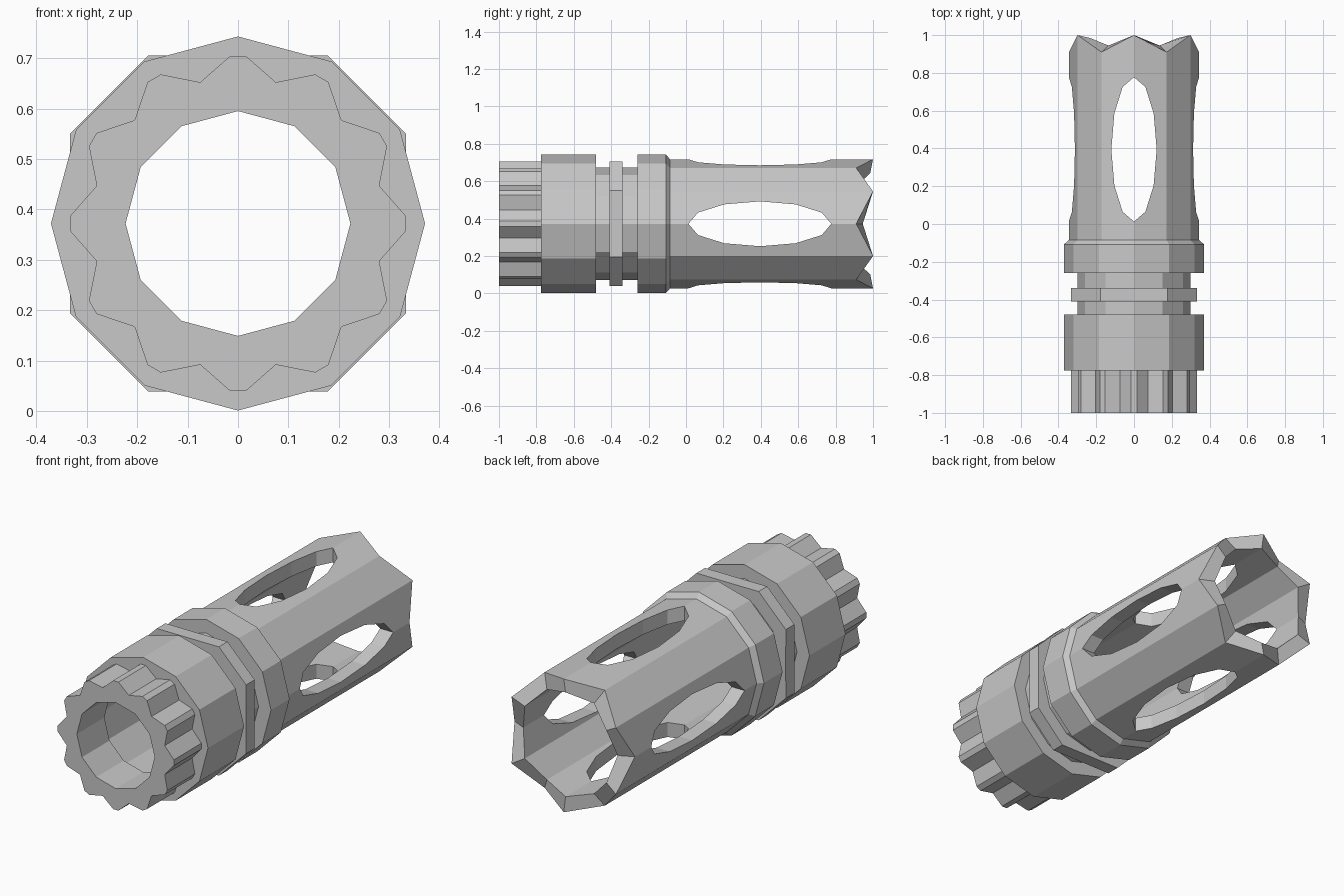
import bpy, bmesh
from math import sin, cos, radians

cube = bpy.data.objects.get("Cube")
if cube:
    bpy.data.objects.remove(cube, do_unlink=True)

AXIS_Z = 0.372
SIDES = 12
STEP = 360 / SIDES

metal = bpy.data.materials.new("light_grey_metal")
metal.use_nodes = True
GREY = (0.58, 0.58, 0.58, 1)
metal.diffuse_color = GREY
metal.node_tree.nodes["Principled BSDF"].inputs["Base Color"].default_value = GREY


def point(radius, angle, y):
    a = radians(angle)
    return (radius * cos(a), y, AXIS_Z + radius * sin(a))


def loft(name, sections):
    """Skin equal-length loops of points, last loop joined to the first."""
    bm = bmesh.new()
    loops = [[bm.verts.new(p) for p in s] for s in sections]
    n = len(loops[0])
    for k, a in enumerate(loops):
        b = loops[(k + 1) % len(loops)]
        for i in range(n):
            j = (i + 1) % n
            bm.faces.new((a[i], a[j], b[j], b[i]))
    bmesh.ops.remove_doubles(bm, verts=bm.verts[:], dist=1e-5)
    bmesh.ops.recalc_face_normals(bm, faces=bm.faces[:])
    mesh = bpy.data.meshes.new(name)
    bm.to_mesh(mesh)
    bm.free()
    mesh.materials.append(metal)
    obj = bpy.data.objects.new(name, mesh)
    bpy.context.collection.objects.link(obj)
    return obj


def tube(name, profile):
    """Turn a closed (y, radius) profile around the bore axis."""
    return loft(name, [[point(r, i * STEP, y) for i in range(SIDES)]
                       for y, r in profile])


# Neck and the two collars around it
tube("neck", [(-0.775, 0.30), (-0.10, 0.30), (-0.10, 0.27), (-0.775, 0.27)])
tube("rear_collar", [(-0.775, 0.371), (-0.48, 0.371), (-0.48, 0.285), (-0.775, 0.285)])
tube("chamfered_collar", [(-0.26, 0.371), (-0.108, 0.371), (-0.085, 0.345),
                          (-0.085, 0.285), (-0.26, 0.285)])

# Eight-sided band in the groove
corners = [(0, 0.333), (28.1, 0.378), (61.9, 0.378)]
band = [(q * 90 + a, r) for q in range(4) for a, r in corners]
loft("groove_band", [
    [point(r, a, -0.41) for a, r in band],
    [point(r, a, -0.34) for a, r in band],
    [point(0.285, a, -0.34) for a, r in band],
    [point(0.285, a, -0.41) for a, r in band]])

# Toothed end with a narrower bore
teeth, bore = [], []
for i in range(SIDES):
    a = i * STEP
    teeth += [(0.333, a - 2.6), (0.333, a + 2.6), (0.29, a + STEP / 2)]
    bore += [(0.223, a), (0.223, a), (0.223 * cos(radians(STEP / 2)), a + STEP / 2)]
loft("toothed_end", [
    [point(r, a, -1.0) for r, a in teeth],
    [point(r, a, -0.775) for r, a in teeth],
    [point(r, a, -0.775) for r, a in bore],
    [point(r, a, -1.0) for r, a in bore]])

# Barrel with six crown points
def ring(radius, valley, peak):
    return [point(radius, i * STEP, peak if i % 2 else valley) for i in range(SIDES)]

barrel = loft("slotted_barrel", [
    ring(0.345, -0.10, -0.10), ring(0.345, 0.91, 1.0),
    ring(0.27, 0.945, 0.985), ring(0.27, -0.10, -0.10)])

# Oval slots cut straight through, across and downwards
for name, turn in (("side_slot_cutter", (0, radians(90), 0)),
                   ("top_slot_cutter", (0, 0, 0))):
    bpy.ops.mesh.primitive_cylinder_add(vertices=12, radius=1, depth=1,
                                        location=(0, 0.395, AXIS_Z), rotation=turn)
    cutter = bpy.context.object
    cutter.name = name
    cutter.scale = (0.12, 0.382, 1)
    cutter.hide_render = True
    cut = barrel.modifiers.new(name, "BOOLEAN")
    cut.operation = "DIFFERENCE"
    cut.solver = "EXACT"
    cut.object = cutter
    bpy.context.view_layer.objects.active = barrel
    bpy.ops.object.modifier_apply(modifier=cut.name)
    bpy.data.objects.remove(cutter, do_unlink=True)
